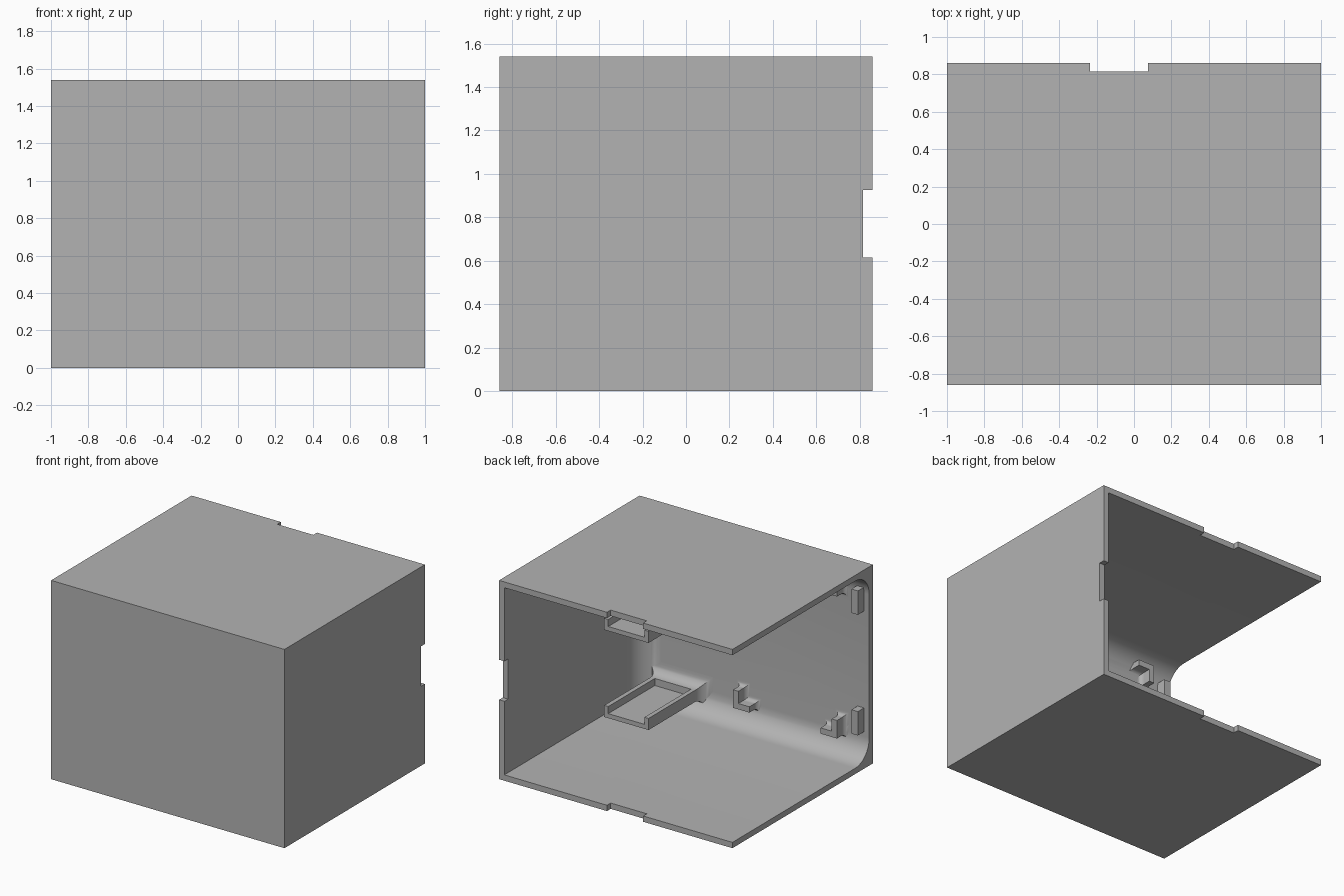
import bpy, bmesh, math
from mathutils import Vector

cube = bpy.data.objects.get("Cube")
if cube:
    bpy.data.objects.remove(cube, do_unlink=True)

GREY = (0.45, 0.45, 0.45, 1)
mat = bpy.data.materials.new("plain grey")
mat.use_nodes = True
mat.diffuse_color = GREY
mat.node_tree.nodes["Principled BSDF"].inputs["Base Color"].default_value = GREY

HEIGHT, BACK, WALL = 1.54, 0.86, 0.045
INNER = -BACK + WALL          # inside face of the front wall
MID = HEIGHT / 2


def finish(bm, name):
    bmesh.ops.recalc_face_normals(bm, faces=bm.faces)
    mesh = bpy.data.meshes.new(name)
    bm.to_mesh(mesh)
    bm.free()
    mesh.materials.append(mat)
    obj = bpy.data.objects.new(name, mesh)
    bpy.context.collection.objects.link(obj)
    return obj


def add_box(bm, x, y, z):
    """Axis-aligned box from (min, max) pairs."""
    verts = bmesh.ops.create_cube(bm, size=1)["verts"]
    for v in verts:
        v.co = Vector([lo + (c + 0.5) * (hi - lo)
                       for c, (lo, hi) in zip(v.co, (x, y, z))])
    return verts


def add_collar(bm, x, z, r, steps=8):
    """Solid foot on the front wall, flaring outward with a concave curve."""
    rings = []
    for i in range(steps + 1):
        a = math.pi / 2 * i / steps
        off, y = r - r * math.sin(a), INNER + r - r * math.cos(a)
        rings.append([bm.verts.new(p) for p in (
            (x[0] - off, y, z[0] - off), (x[1] + off, y, z[0] - off),
            (x[1] + off, y, z[1] + off), (x[0] - off, y, z[1] + off))])
    for a, b in zip(rings, rings[1:]):
        for i in range(4):
            j = (i + 1) % 4
            bm.faces.new((a[i], a[j], b[j], b[i]))
    bm.faces.new(rings[0])
    bm.faces.new(rings[-1])


def cut(obj, cutter):
    cutter.hide_render = True
    mod = obj.modifiers.new("cut", "BOOLEAN")
    mod.operation, mod.solver, mod.object = "DIFFERENCE", "EXACT", cutter
    bpy.context.view_layer.objects.active = obj
    bpy.ops.object.modifier_apply(modifier=mod.name)
    bpy.data.objects.remove(cutter, do_unlink=True)


def smooth(obj):
    bpy.ops.object.select_all(action="DESELECT")
    obj.select_set(True)
    bpy.context.view_layer.objects.active = obj
    bpy.ops.object.shade_smooth_by_angle(angle=math.radians(30))


# Housing: box open at the back and one side
bm = bmesh.new()
add_box(bm, (-1, 1), (-BACK, BACK), (0, HEIGHT))
housing = finish(bm, "housing")

# Hollow with rounded edges along the front wall
bm = bmesh.new()
add_box(bm, (-2, 1 - WALL), (INNER, 2), (WALL, HEIGHT - WALL))
edges = [e for e in bm.edges
         if all(abs(v.co.y - INNER) < 1e-4 for v in e.verts)
         and any(v.co.x > 0 for v in e.verts)]
bmesh.ops.bevel(bm, geom=edges, offset=0.17, segments=10, profile=0.5,
                affect="EDGES")
cut(housing, finish(bm, "hollow_cutter"))

# Notches in the back edges of the top, bottom and side wall
NOTCH = (BACK - WALL, 2)
for x, z in (((-0.235, 0.075), (HEIGHT - 0.1, 2)),
             ((-0.235, 0.075), (-1, 0.1)),
             ((0.9, 2), (MID - 0.155, MID + 0.155))):
    bm = bmesh.new()
    add_box(bm, x, NOTCH, z)
    cut(housing, finish(bm, "notch_cutter"))
smooth(housing)

# Two long trays reaching back from the front wall
X0, X1, TIP, FLARE, RIM = 0.43, 0.81, -0.155, 0.09, 0.035
for name, z in (("lower_tray", 0.145), ("upper_tray", 0.82)):
    bm = bmesh.new()
    top = z + 0.09
    root = INNER + FLARE
    add_collar(bm, (X0, X1), (z, top), FLARE)
    add_box(bm, (X0, X1), (root, TIP), (z, z + RIM))
    for x in (X0, X1 - RIM):
        add_box(bm, (x, x + RIM), (root, TIP), (z + RIM, top))
    smooth(finish(bm, name))

# Four corner clips and two stop blocks, mirrored about the panel centre
CENTRE, LEG, THICK, R = 0.81, 0.14, 0.045, 0.035


def span(start, length, sign):
    return tuple(sorted((start, start + sign * length)))


for level, s in (("lower", 1), ("upper", -1)):
    corner_z = CENTRE - s * 0.62
    for side, corner_x, d in (("left", 0.10, -1), ("right", -0.79, 1)):
        bm = bmesh.new()
        for w, h in ((LEG, THICK), (THICK, LEG)):
            x, z = span(corner_x, w, d), span(corner_z, h, s)
            add_collar(bm, x, z, R)
            add_box(bm, x, (INNER + R, INNER + 0.095), z)
        smooth(finish(bm, f"{level}_{side}_clip"))
    bm = bmesh.new()
    add_box(bm, (-0.955, -0.90), (INNER, INNER + 0.075),
            span(CENTRE - s * 0.56, 0.185, s))
    finish(bm, f"{level}_stop_block")
